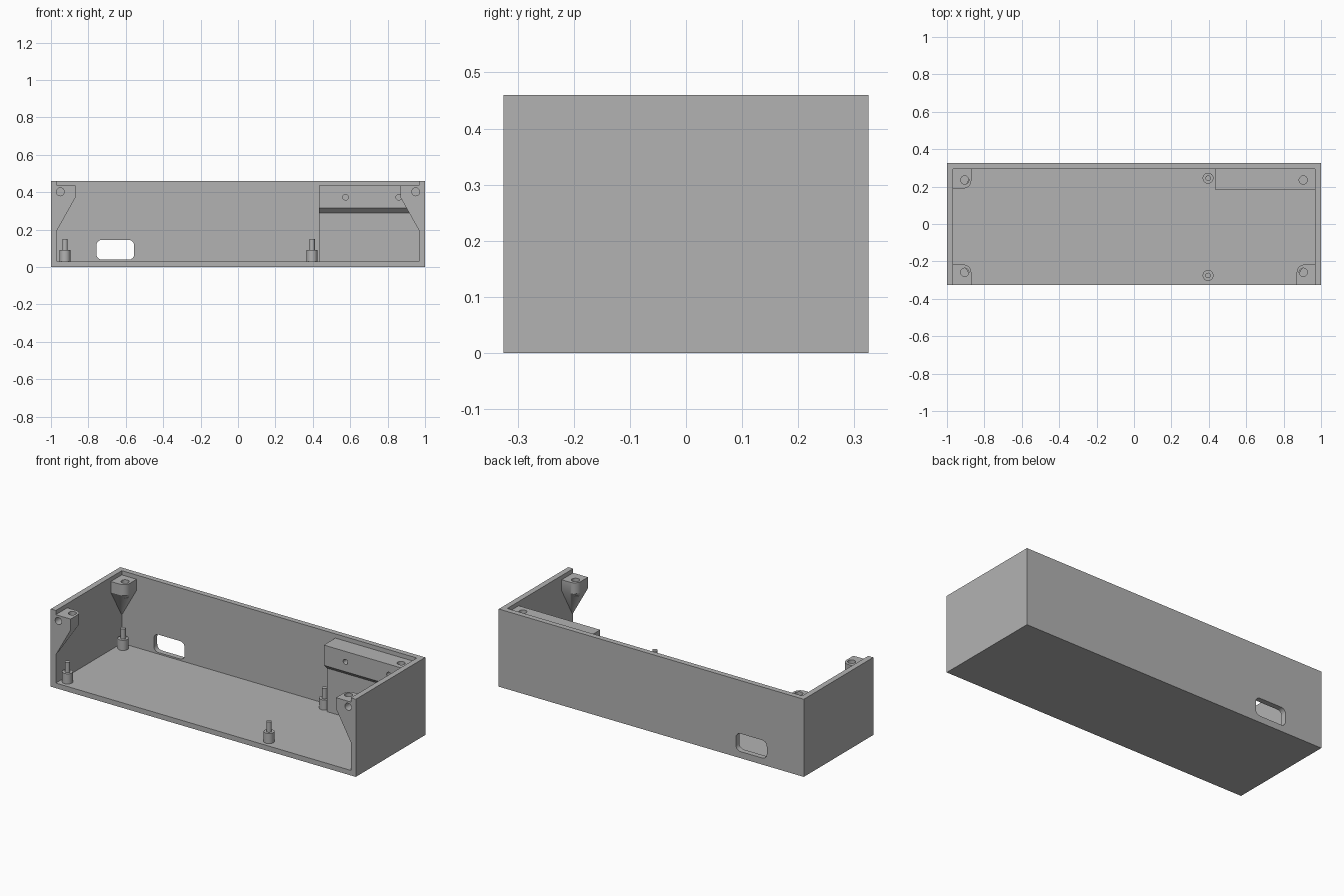
import bpy, bmesh, math
from mathutils import Matrix, Vector

if "Cube" in bpy.data.objects:
    bpy.data.objects.remove(bpy.data.objects["Cube"])

grey = bpy.data.materials.new("plain grey")
grey.diffuse_color = (0.45, 0.45, 0.45, 1)
grey.use_nodes = True
grey.node_tree.nodes["Principled BSDF"].inputs["Base Color"].default_value = grey.diffuse_color

W, D, H = 1.0, 0.325, 0.46          # half width, half depth, height
XI, YI, FLOOR, SHELF = 0.967, 0.293, 0.03, 0.435


def loft(name, rings):
    """Closed solid through rings that share a vertex count."""
    bm = bmesh.new()
    loops = [[bm.verts.new(p) for p in ring] for ring in rings]
    n = len(loops[0])
    for a, b in zip(loops, loops[1:]):
        for i in range(n):
            j = (i + 1) % n
            bm.faces.new((a[i], a[j], b[j], b[i]))
    bm.faces.new(loops[0][::-1])
    bm.faces.new(loops[-1])
    bmesh.ops.recalc_face_normals(bm, faces=bm.faces)
    me = bpy.data.meshes.new(name)
    bm.to_mesh(me)
    bm.free()
    me.materials.append(grey)
    ob = bpy.data.objects.new(name, me)
    bpy.context.collection.objects.link(ob)
    return ob


def box(name, x0, x1, y0, y1, z0, z1):
    return loft(name, [[(x0, y0, z), (x1, y0, z), (x1, y1, z), (x0, y1, z)]
                       for z in (z0, z1)])


def circle(r, n=32):
    return [(r * math.cos(2 * math.pi * i / n), r * math.sin(2 * math.pi * i / n))
            for i in range(n)]


def arc(cx, cy, r, start, n=8):
    return [(cx + r * math.cos(math.radians(start + 90 * i / n)),
             cy + r * math.sin(math.radians(start + 90 * i / n))) for i in range(n + 1)]


def hole_down(x, y, r, depth):
    return loft("hole", [[(x + u, y + v, z) for u, v in circle(r)]
                         for z in (SHELF - depth, SHELF + 0.02)])


def hole_back(x, z, r, y, depth):
    return loft("hole", [[(x + u, yy, z + v) for u, v in circle(r)]
                         for yy in (y - 0.02, y + depth)])


def combine(body, other, op):
    m = body.modifiers.new(op, 'BOOLEAN')
    m.operation, m.solver, m.object = op, 'EXACT', other
    bpy.context.view_layer.objects.active = body
    bpy.ops.object.modifier_apply(modifier=m.name)
    bpy.data.objects.remove(other)


def corner_post(sx, sy):
    """Rounded screw post that tapers into its corner."""
    ox = XI + 0.01
    oy = D if sy < 0 else YI + 0.01
    lx = ox - 0.87
    ly = oy - (0.217 if sy < 0 else 0.19)
    r = 0.042
    outline = [(0, 0), (lx, 0)] + arc(lx - r, ly - r, r, 0) + [(0, ly)]
    return loft("corner_post", [[(sx * (ox - u * s), sy * (oy - v * s), z) for u, v in outline]
                                for z, s in ((SHELF, 1), (0.37, 1), (0.18, 0.004))])


# Open tray: floor, back wall and two side walls
case = box("case", -W, W, -D, D, 0, H)
combine(case, box("cavity", -XI, XI, -D - 0.1, YI, FLOOR, H + 0.1), 'DIFFERENCE')

# Screw posts in three corners
for sx, sy in ((-1, -1), (1, -1), (-1, 1)):
    combine(case, corner_post(sx, sy), 'UNION')

# Mounting block in the back right corner, undercut below a sloped lip
profile = [(0.185, SHELF), (0.185, 0.315), (0.213, 0.288), (0.213, FLOOR - 0.01),
           (YI + 0.01, FLOOR - 0.01), (YI + 0.01, SHELF)]
combine(case, loft("block", [[(x, y, z) for y, z in profile] for x in (0.433, XI + 0.01)]), 'UNION')

# Screw holes
for sx in (-1, 1):
    combine(case, hole_down(sx * 0.905, -0.258, 0.022, 0.09), 'DIFFERENCE')
    combine(case, hole_down(sx * 0.905, 0.235, 0.022, 0.09), 'DIFFERENCE')
    combine(case, hole_back(sx * 0.95, 0.402, 0.021, -D, 0.06), 'DIFFERENCE')
for x in (0.575, 0.86):
    combine(case, hole_back(x, 0.373, 0.015, 0.185, 0.06), 'DIFFERENCE')

# Rounded port opening in the back wall
x0, x1, z0, z1, r = -0.757, -0.555, 0.039, 0.145, 0.03
port = (arc(x1 - r, z1 - r, r, 0) + arc(x0 + r, z1 - r, r, 90)
        + arc(x0 + r, z0 + r, r, 180) + arc(x1 - r, z0 + r, r, 270))
combine(case, loft("port", [[(x, y, z) for x, z in port] for y in (0.25, 0.4)]), 'DIFFERENCE')

# Stepped board pegs standing on the floor
parts = [case]
for x in (-0.925, 0.396):
    for y in (-0.275, 0.245):
        steps = ((FLOOR - 0.005, 0.029), (0.09, 0.029), (0.09, 0.0145), (0.15, 0.0145))
        parts.append(loft("board_peg", [[(x + u, y + v, z) for u, v in circle(rad)]
                                        for z, rad in steps]))

# Smooth the round parts and keep hard edges
for ob in parts:
    bpy.ops.object.select_all(action='DESELECT')
    ob.select_set(True)
    bpy.context.view_layer.objects.active = ob
    bpy.ops.object.shade_smooth_by_angle(angle=math.radians(30))
